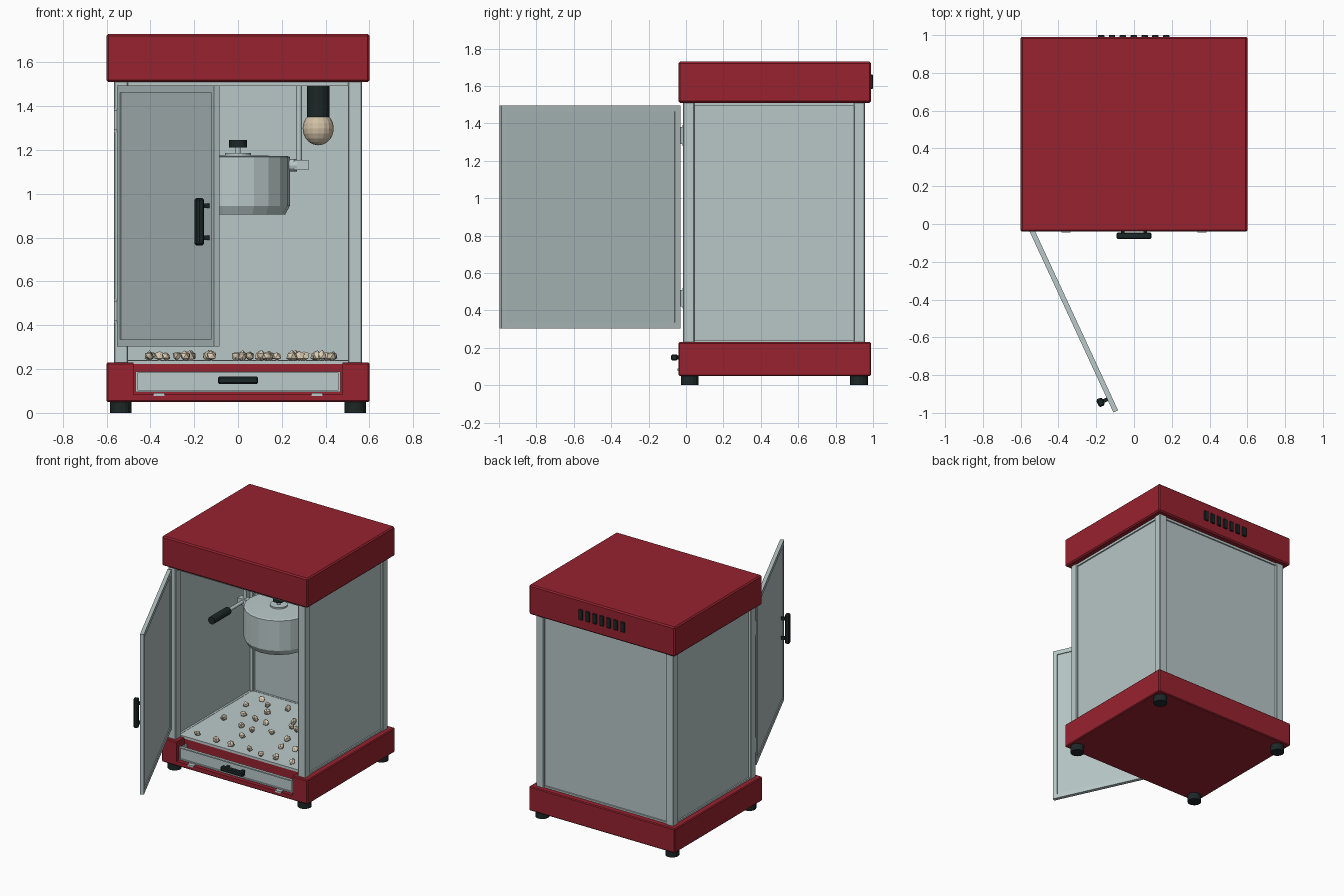
import bpy, bmesh, math, random
from mathutils import Vector, Matrix

if "Cube" in bpy.data.objects:
    bpy.data.objects.remove(bpy.data.objects["Cube"])

random.seed(4)


def material(name, r, g, b):
    m = bpy.data.materials.new(name)
    m.diffuse_color = (r, g, b, 1)
    m.use_nodes = True
    m.node_tree.nodes["Principled BSDF"].inputs["Base Color"].default_value = m.diffuse_color
    return m


RED = material("red_paint", 0.31, 0.016, 0.028)
METAL = material("pale_metal", 0.50, 0.59, 0.59)
GLASS = material("pale_glass", 0.48, 0.57, 0.57)
BLACK = material("black_plastic", 0.012, 0.02, 0.02)
CREAM = material("popcorn_cream", 0.72, 0.62, 0.47)
BULB = material("warm_bulb", 0.64, 0.53, 0.38)


def finish(name, bm, mat, matrix=None):
    me = bpy.data.meshes.new(name)
    if matrix:
        bm.transform(matrix)
    bmesh.ops.recalc_face_normals(bm, faces=bm.faces)
    bm.to_mesh(me)
    bm.free()
    me.materials.append(mat)
    ob = bpy.data.objects.new(name, me)
    bpy.context.collection.objects.link(ob)
    return ob


def box(name, x, y, z, mat, bevel=0, matrix=None):
    """Box from (min, max) ranges."""
    bm = bmesh.new()
    bmesh.ops.create_cube(bm, size=1)
    for v in bm.verts:
        v.co = [r[0] if c < 0 else r[1] for c, r in zip(v.co, (x, y, z))]
    if bevel:
        bmesh.ops.bevel(bm, geom=bm.edges[:], offset=bevel, segments=1, affect='EDGES')
    return finish(name, bm, mat, matrix)


def rod(name, a, b, r, mat, sides=12):
    """Cylinder between two points."""
    a, b = Vector(a), Vector(b)
    bm = bmesh.new()
    bmesh.ops.create_cone(bm, cap_ends=True, segments=sides, radius1=r, radius2=r,
                          depth=(b - a).length)
    turn = (b - a).to_track_quat('Z', 'Y').to_matrix().to_4x4()
    return finish(name, bm, mat, Matrix.Translation((a + b) / 2) @ turn)


def lathe(name, profile, mat, centre, sides=20):
    """Spin (radius, z) points around a vertical axis."""
    bm = bmesh.new()
    vs = [bm.verts.new((r, 0, z)) for r, z in profile]
    es = [bm.edges.new(p) for p in zip(vs, vs[1:])]
    bmesh.ops.spin(bm, geom=vs + es, axis=(0, 0, 1), cent=(0, 0, 0),
                   steps=sides, angle=math.tau)
    bmesh.ops.remove_doubles(bm, verts=bm.verts, dist=1e-5)
    return finish(name, bm, mat, Matrix.Translation(centre))


def frame(name, u, z, w, y, mat, matrix=None):
    """Rectangular frame of four bars."""
    for i, (a, b) in enumerate(((u[0], u[0] + w), (u[1] - w, u[1]))):
        box(f"{name}_stile_{i}", (a, b), y, z, mat, 0, matrix)
    for i, (a, b) in enumerate(((z[0], z[0] + w), (z[1] - w, z[1]))):
        box(f"{name}_rail_{i}", (u[0] + w, u[1] - w), y, (a, b), mat, 0, matrix)


# roof and base, with the drawer bay cut out of the base
box("roof", (-0.6, 0.6), (-0.04, 0.99), (1.51, 1.73), RED, 0.009)
base = box("base", (-0.6, 0.6), (-0.04, 0.99), (0.05, 0.23), RED, 0.006)
cutter = box("drawer_bay_cutter", (-0.477, 0.477), (-0.1, 0.05), (0.085, 0.3), RED)
cut = base.modifiers.new("bay", 'BOOLEAN')
cut.operation, cut.solver, cut.object = 'DIFFERENCE', 'EXACT', cutter
bpy.context.view_layer.objects.active = base
bpy.ops.object.modifier_apply(modifier="bay")
bpy.data.objects.remove(cutter)

# corner posts and feet
for sx in (-1, 1):
    side = "left" if sx < 0 else "right"
    for end, y0, fy in (("front", -0.015, 0.02), ("back", 0.897, 0.925)):
        box(f"{end}_{side}_post", sorted((sx * 0.503, sx * 0.565)), (y0, y0 + 0.06),
            (0.225, 1.515), METAL, 0.004)
        rod(f"{end}_{side}_foot", (sx * 0.535, fy, 0), (sx * 0.535, fy, 0.055), 0.048, BLACK, 16)
    # side panes with thin rails
    box(f"{side}_pane", sorted((sx * 0.53, sx * 0.548)), (0.04, 0.9), (0.235, 1.5), GLASS)
    for part, z in (("bottom", (0.228, 0.242)), ("top", (1.493, 1.512))):
        box(f"{side}_{part}_rail", sorted((sx * 0.515, sx * 0.558)), (0.04, 0.9), z, METAL)

# back pane, floor and rails across the width
box("back_pane", (-0.505, 0.505), (0.92, 0.938), (0.235, 1.5), GLASS)
box("floor_tray", (-0.52, 0.52), (0.045, 0.93), (0.222, 0.24), METAL)
for part, z in (("bottom", (0.228, 0.242)), ("top", (1.493, 1.512))):
    box(f"back_{part}_rail", (-0.505, 0.505), (0.905, 0.948), z, METAL)
box("front_top_rail", (-0.505, 0.505), (-0.01, 0.03), (1.492, 1.512), METAL)

# drawer: framed front, body, pull and runners
box("drawer_front", (-0.468, 0.468), (-0.02, -0.008), (0.095, 0.19), METAL)
frame("drawer_trim", (-0.468, 0.468), (0.095, 0.19), 0.009, (-0.028, -0.02), METAL)
box("drawer_floor", (-0.455, 0.455), (-0.01, 0.049), (0.095, 0.105), METAL)
for sx in (-1, 1):
    box("drawer_side", sorted((sx * 0.455, sx * 0.465)), (-0.01, 0.049), (0.095, 0.185), METAL)
    box("drawer_runner", sorted((sx * 0.335, sx * 0.385)), (-0.046, 0.04), (0.077, 0.09), METAL)
    box("drawer_pull_stud", sorted((sx * 0.05, sx * 0.07)), (-0.055, -0.018), (0.138, 0.158), BLACK)
box("drawer_pull", (-0.092, 0.092), (-0.08, -0.045), (0.132, 0.165), BLACK, 0.006)

# open door, built along local x from its hinge
direction = Vector((0.42, -0.907, 0)).normalized()
swing = (Matrix.Translation((-0.54, -0.035, 0))
         @ Matrix.Rotation(math.atan2(direction.y, direction.x), 4, 'Z'))
L = 1.055
frame("door", (0, L), (0.303, 1.495), 0.032, (-0.0135, 0.0135), METAL, swing)
box("door_pane", (0.03, L - 0.03), (-0.007, 0.007), (0.33, 1.468), GLASS, 0, swing)
box("door_handle", (L - 0.10, L - 0.055), (-0.07, -0.035), (0.765, 0.98), BLACK, 0.008, swing)
for z in (0.79, 0.935):
    box("door_handle_stud", (L - 0.087, L - 0.067), (-0.04, -0.005), (z, z + 0.02), BLACK, 0, swing)
for z in (0.41, 1.28):
    box("hinge_leaf", (-0.565, -0.545), (-0.02, 0.02), (z, z + 0.11), METAL)
    rod("hinge_pin", (-0.553, -0.026, z + 0.01), (-0.553, -0.026, z + 0.1), 0.012, METAL)

# back vent slots
for i in range(7):
    x = -0.174 + i * 0.0575
    box("vent_slot", (x - 0.017, x + 0.017), (0.985, 1.0), (1.585, 1.66), BLACK, 0.003)

# kettle with lid and knob
KY = 0.48
lathe("kettle", [(0, 0.905), (0.215, 0.905), (0.237, 0.945), (0.237, 1.168),
                 (0.225, 1.172), (0, 1.176)], METAL, (0, KY, 0))
rod("lid_boss", (0, KY, 1.172), (0, KY, 1.185), 0.06, METAL, 20)
rod("lid_stem", (0, KY, 1.18), (0, KY, 1.215), 0.012, METAL)
rod("lid_knob", (0, KY, 1.21), (0, KY, 1.245), 0.04, BLACK, 16)

# kettle hangers and tipping crank
for sx in (-1, 1):
    rod("hanger_rod", (sx * 0.278, KY, 1.12), (sx * 0.278, KY, 1.515), 0.013, METAL)
    rod("kettle_pivot", (sx * 0.22, KY, 1.13), (sx * 0.27, KY, 1.13), 0.028, METAL)
    box("hanger_bracket", sorted((sx * 0.255, sx * 0.322)), (KY - 0.024, KY + 0.024),
        (1.108, 1.155), METAL)
rod("crank_rod", (-0.285, KY, 1.132), (-0.285, 0.26, 1.132), 0.012, METAL)
rod("crank_grip", (-0.285, 0.29, 1.132), (-0.285, 0.095, 1.132), 0.028, BLACK)

# lamp
rod("lamp_socket", (0.366, KY, 1.35), (0.366, KY, 1.515), 0.051, BLACK, 16)
arc = [(0.071 * math.sin(t * math.pi / 10), 1.298 - 0.077 * math.cos(t * math.pi / 10))
       for t in range(11)]
lathe("light_bulb", arc, BULB, (0.366, KY, 0), 16)

# popcorn scattered on the floor
for row in range(6):
    for col in range(7):
        if random.random() < 0.15:
            continue
        bm = bmesh.new()
        bmesh.ops.create_icosphere(bm, subdivisions=1, radius=0.023)
        for v in bm.verts:
            v.co *= random.uniform(0.7, 1.25)
        spot = (-0.37 + col * 0.127 + random.uniform(-0.045, 0.045),
                0.12 + row * 0.13 + random.uniform(-0.04, 0.04), 0.26)
        finish("popcorn", bm, CREAM, Matrix.Translation(spot))
